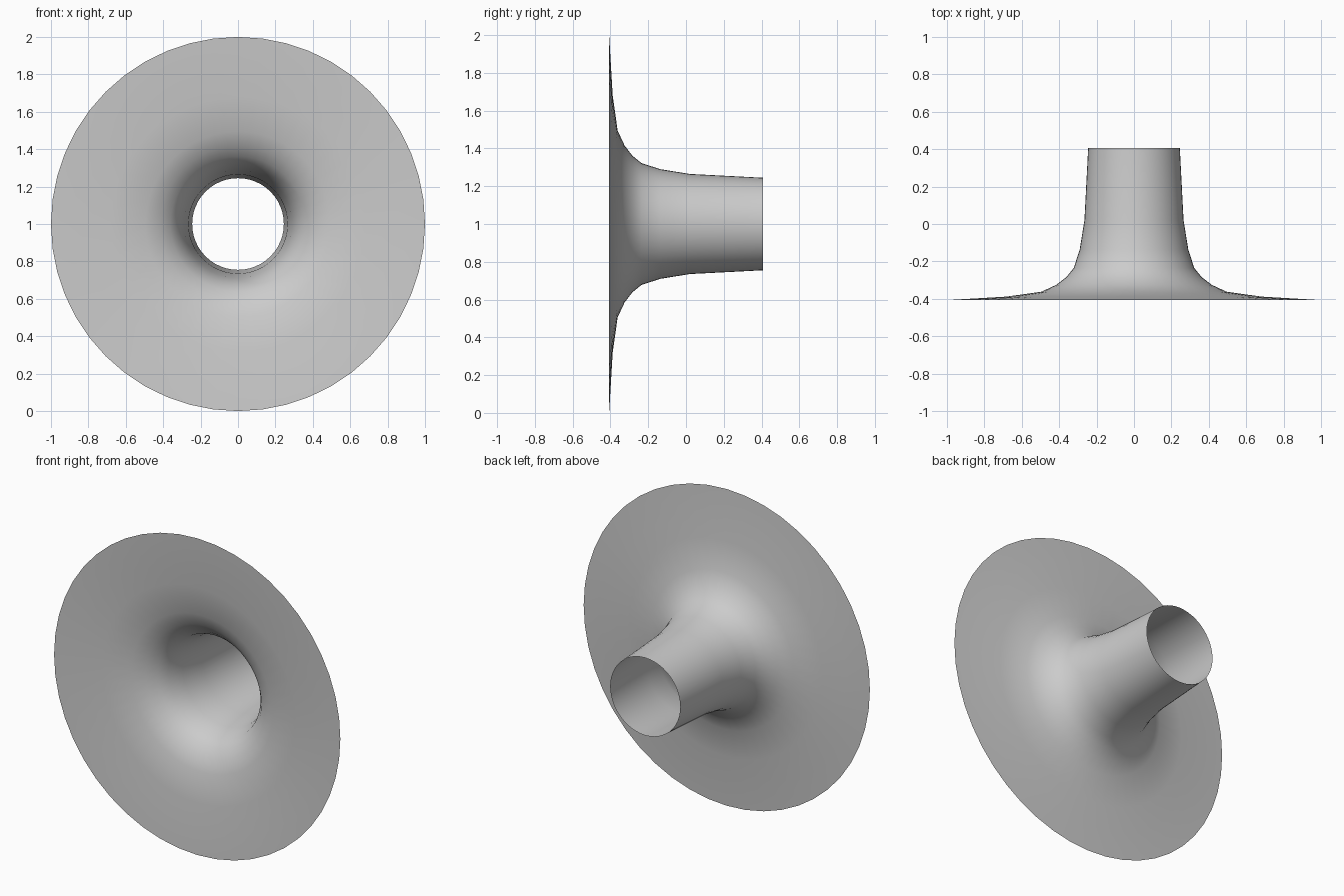
import bpy
import bmesh
import math
from mathutils import Vector, Matrix

cube = bpy.data.objects.get("Cube")
if cube:
    bpy.data.objects.remove(cube, do_unlink=True)

SIDES = 48

# Plain grey material
grey = bpy.data.materials.new("light_grey")
grey.use_nodes = True
colour = (0.6, 0.6, 0.6, 1.0)
grey.diffuse_color = colour
grey.node_tree.nodes["Principled BSDF"].inputs["Base Color"].default_value = colour

# Flared profile as (radius, depth), from the wide rim to the end of the neck
profile = [(1.0, -0.407), (0.68, -0.388), (0.495, -0.362), (0.415, -0.325),
           (0.362, -0.284), (0.322, -0.235), (0.29, -0.135), (0.265, 0.02),
           (0.245, 0.407)]

# Spin the profile into a thin open horn
bm = bmesh.new()
points = [bm.verts.new((r, y, 0)) for r, y in profile]
edges = [bm.edges.new(pair) for pair in zip(points, points[1:])]
bmesh.ops.spin(bm, geom=points + edges, cent=(0, 0, 0), axis=(0, 1, 0),
               angle=math.tau, steps=SIDES, use_duplicate=False)
bmesh.ops.remove_doubles(bm, verts=bm.verts, dist=0.0005)
bmesh.ops.recalc_face_normals(bm, faces=bm.faces)

# Turn the outside of the neck outwards
bm.faces.ensure_lookup_table()
neck = max(bm.faces, key=lambda f: f.calc_center_median().y)
centre = neck.calc_center_median()
if neck.normal.dot(Vector((centre.x, 0, centre.z))) < 0:
    bmesh.ops.reverse_faces(bm, faces=bm.faces)
bmesh.ops.transform(bm, matrix=Matrix.Translation((0, 0, 1)), verts=bm.verts)

mesh = bpy.data.meshes.new("flared_horn")
bm.to_mesh(mesh)
bm.free()
mesh.materials.append(grey)
for face in mesh.polygons:
    face.use_smooth = True

horn = bpy.data.objects.new("flared_horn", mesh)
bpy.context.collection.objects.link(horn)
